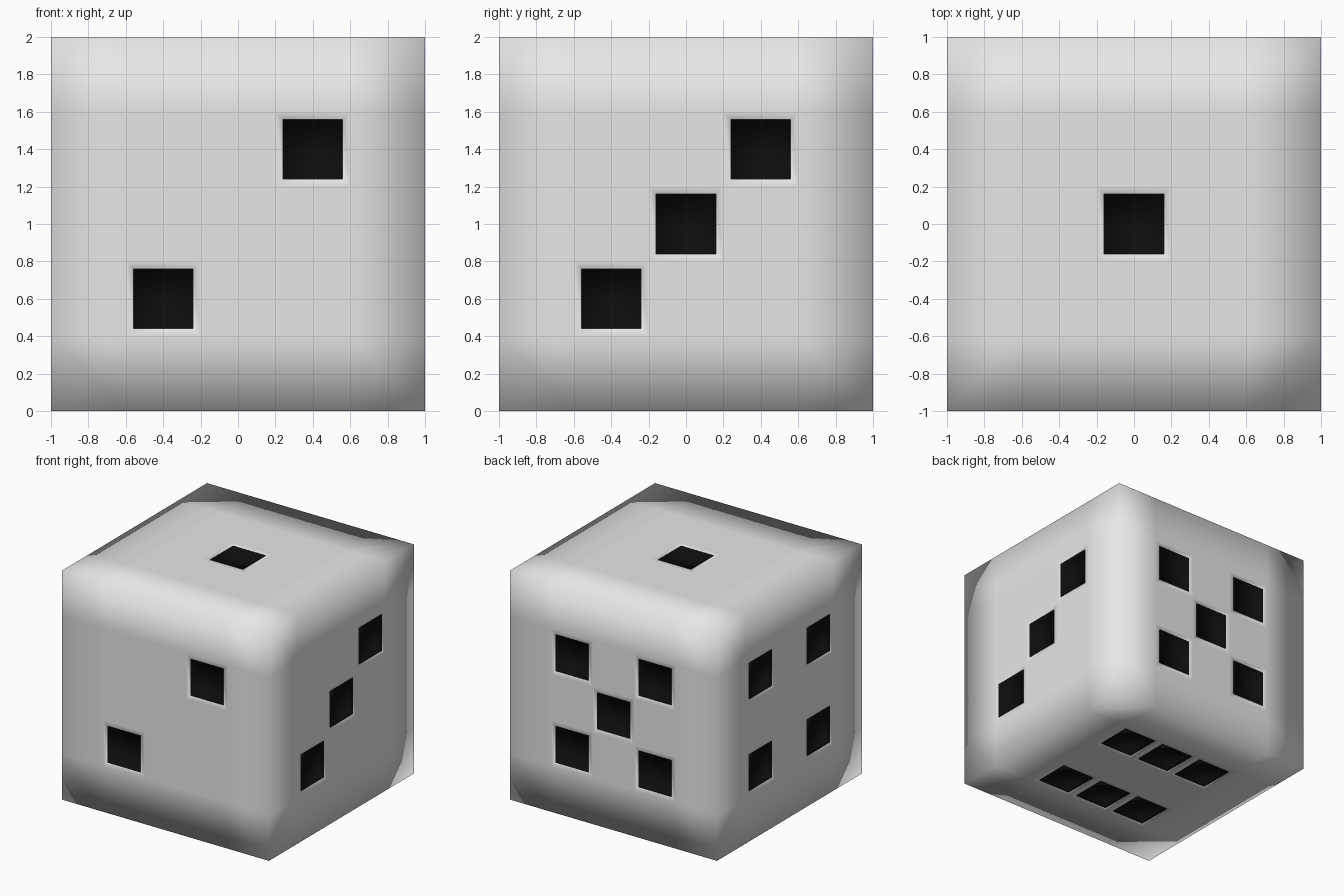
import bpy
import bmesh
from mathutils import Vector

if "Cube" in bpy.data.objects:
    bpy.data.objects.remove(bpy.data.objects["Cube"])


def flat_material(name, value):
    mat = bpy.data.materials.new(name)
    mat.use_nodes = True
    colour = (value, value, value, 1)
    mat.diffuse_color = colour
    mat.node_tree.nodes["Principled BSDF"].inputs["Base Color"].default_value = colour
    return mat


# Pip cells on each side, as grid steps from the side's centre
CELL = 0.4
corners = [(a, b) for a in (-1, 1) for b in (-1, 1)]
sides = {
    (0, 0, 1): [(0, 0, 1)],
    (0, -1, 0): [(1, -1, 1), (-1, -1, -1)],
    (1, 0, 0): [(1, s, s) for s in (-1, 0, 1)],
    (-1, 0, 0): [(-1, a, b) for a, b in corners],
    (0, 1, 0): [(a, 1, b) for a, b in corners] + [(0, 1, 0)],
    (0, 0, -1): [(a, b, -1) for a in (-1, 0, 1) for b in (-1, 1)],
}


def pip_centre(side, cell):
    return Vector([n if n else c * CELL for n, c in zip(side, cell)])


# Cube body cut into a five by five grid on every side
bm = bmesh.new()
bmesh.ops.create_cube(bm, size=2)
bmesh.ops.subdivide_edges(bm, edges=bm.edges[:], cuts=4, use_grid_fill=True)

centres = [pip_centre(side, cell) for side, cells in sides.items() for cell in cells]
pips = [f for f in bm.faces
        if any((f.calc_center_median() - c).length < 0.05 for c in centres)]

# Pips: narrow pale rim, then a dark square recess
bmesh.ops.inset_individual(bm, faces=pips, thickness=0.04, use_even_offset=True)
walls = bmesh.ops.inset_individual(bm, faces=pips, thickness=0, depth=-0.04)
for face in pips + walls["faces"]:
    face.material_index = 1
for face in bm.faces:
    face.smooth = True
bmesh.ops.translate(bm, verts=bm.verts, vec=(0, 0, 1))

mesh = bpy.data.meshes.new("die_body")
bm.to_mesh(mesh)
bm.free()
mesh.materials.append(flat_material("white", 0.8))
mesh.materials.append(flat_material("black", 0.004))
die = bpy.data.objects.new("die_body", mesh)
bpy.context.collection.objects.link(die)
